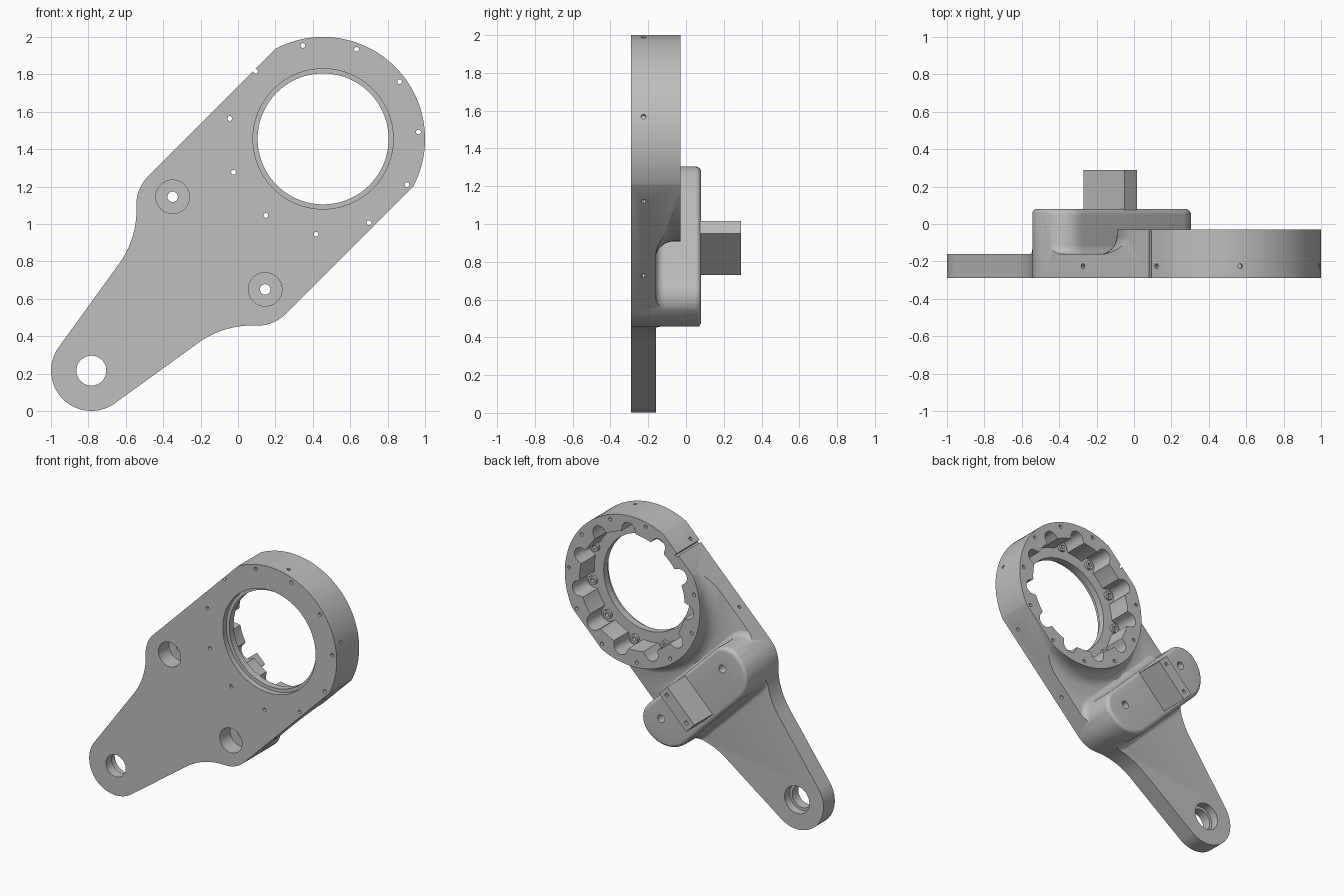
import bpy, bmesh
from math import pi, sin, cos, sqrt, radians
from mathutils import Vector

if "Cube" in bpy.data.objects:
    bpy.data.objects.remove(bpy.data.objects["Cube"])

GREY = (0.52, 0.52, 0.52, 1)
grey = bpy.data.materials.new("machined grey")
grey.use_nodes = True
grey.diffuse_color = GREY
grey.node_tree.nodes["Principled BSDF"].inputs["Base Color"].default_value = GREY

# Part frame: u runs along the arm, v across it, y is depth; origin at the ring centre
CX, CZ, R2 = 0.455, 1.455, sqrt(2)
FRONT, WEB, RIM, TOP = -0.29, -0.16, -0.03, 0.08


def place(u, v, y):
    return Vector((CX + (u - v) / R2, y, CZ + (u + v) / R2))


def arc(u, v, r, a0, a1, n):
    return [(u + r * cos(radians(a0 + (a1 - a0) * i / n)),
             v + r * sin(radians(a0 + (a1 - a0) * i / n))) for i in range(n + 1)]


def circle(u, v, r, n=32):
    return arc(u, v, r, 0, 360, n)[:-1]


def loft(bm, levels):
    """Skin a list of (loop, depth) into a closed solid."""
    rows = [[bm.verts.new(place(u, v, y)) for u, v in loop] for loop, y in levels]
    n = len(rows[0])
    for a, b in zip(rows, rows[1:]):
        for i in range(n):
            bm.faces.new((a[i], a[(i + 1) % n], b[(i + 1) % n], b[i]))
    bm.faces.new(rows[0])
    bm.faces.new(rows[-1])


def finish(name, bm):
    bmesh.ops.recalc_face_normals(bm, faces=bm.faces)
    me = bpy.data.meshes.new(name)
    bm.to_mesh(me)
    bm.free()
    me.materials.append(grey)
    ob = bpy.data.objects.new(name, me)
    bpy.context.collection.objects.link(ob)
    return ob


def solid(name, *lofts):
    bm = bmesh.new()
    for levels in lofts:
        loft(bm, levels)
    return finish(name, bm)


def boolean(ob, tool, op):
    mod = ob.modifiers.new(op, "BOOLEAN")
    mod.operation, mod.object, mod.solver = op, tool, "EXACT"
    bpy.context.view_layer.update()
    me = bpy.data.meshes.new_from_object(ob.evaluated_get(bpy.context.evaluated_depsgraph_get()))
    ob.modifiers.clear()
    ob.data = me
    bpy.data.objects.remove(tool)


def cylinder(u, v, r, y0, y1, n=32):
    return [(circle(u, v, r, n), y0), (circle(u, v, r, n), y1)]


def flare(f, n=8):
    """Concave fillet rising from just under the web: (offset, depth) pairs."""
    base = WEB - 0.003
    steps = [pi / 2 * i / n for i in range(n + 1)]
    return [(f, WEB - 0.06)] + [(f * (1 - sin(t)), base + f * (1 - cos(t))) for t in steps]


# Silhouette: ring arc, shoulder, concave neck and small end, then mirrored
END = -1.7525
half = (arc(0, 0, 0.545, 0, 72.6, 40) + arc(-0.805, 0.31, 0.21, 90, 137.5, 14)
        + arc(-1.321, 0.783, 0.49, -42.5, -80.6, 14)[1:] + arc(END, 0, 0.215, 99.4, 180, 24))
outline = half + [(u, -v) for u, v in half[-2:0:-1]]


# Cross block plan with a given outward offset
def block_plan(o):
    side = arc(-0.795, 0.384, 0.14 + o, 0, 90, 10) + arc(-0.805, 0.31, 0.214 + o, 90, 180, 14)
    return side + [(u, -v) for u, v in reversed(side)]


# Web, ring and block are joined oversize, then trimmed to the silhouette
web = [(-2.2, -0.8), (0.8, -0.8), (0.8, 0.8), (-2.2, 0.8)]
body = solid("link_body", [(web, FRONT), (web, WEB)])
ring = solid("ring", [(circle(0, 0, 0.547 + o, 128), y) for o, y in flare(0.1)]
             + [(circle(0, 0, 0.547, 128), RIM)])
E = 0.03
edge = [(E * (cos(t) - 1), TOP - E + E * sin(t)) for t in [pi / 12 * i for i in range(7)]]
block = solid("block", [(block_plan(o), y) for o, y in flare(0.05) + edge])
boolean(body, ring, "UNION")
boolean(body, block, "UNION")
boolean(body, solid("silhouette", [(outline, -0.5), (outline, 0.5)]), "INTERSECT")

# Bearing bore with front counterbore
bore = [(0.375, -0.35), (0.375, -0.25), (0.35, -0.25), (0.35, 0.1)]
boolean(body, solid("bore", [(circle(0, 0, r, 96), y) for r, y in bore]), "DIFFERENCE")

# Scalloped rear cavity, one pocket per bolt
BOLTS, PITCH, WALL, POCKET = 11, 0.44, 0.425, 0.055
STEP = 2 * pi / BOLTS
bolt_angles = [-pi / 2 + STEP * k for k in range(BOLTS)]


def scallop(a):
    d = (a + pi / 2 + STEP / 2) % STEP - STEP / 2
    q = POCKET ** 2 - (PITCH * sin(d)) ** 2
    r = max(WALL, PITCH * cos(d) + sqrt(q)) if q > 0 else WALL
    return r * cos(a), r * sin(a)


cavity = [scallop(-pi / 2 + STEP * i / 32) for i in range(32 * BOLTS)]
boolean(body, solid("cavity", [(cavity, -0.2), (cavity, 0.15)]), "DIFFERENCE")

# Raised bolt seats on the cavity floor
seats = [cylinder(PITCH * cos(a), PITCH * sin(a), 0.032, -0.22, -0.18, 20) for a in bolt_angles]
boolean(body, solid("seats", *seats), "UNION")

# Holes along the depth: seats, rim, clamp bolts and the stepped small-end eye
holes = []
for a in bolt_angles:
    holes.append(cylinder(PITCH * cos(a), PITCH * sin(a), 0.015, -0.24, 0.1, 12))
    b = a + STEP / 2
    holes.append(cylinder(0.511 * cos(b), 0.511 * sin(b), 0.013, -0.35, 0.1, 12))
for v in (-0.35, 0.35):
    holes.append([(circle(-0.788, v, r), y) for r, y in
                  [(0.09, -0.35), (0.09, -0.17), (0.028, -0.17), (0.028, 0.2)]])
holes.append([(circle(END, 0, r, 48), y) for r, y in
              [(0.08, -0.35), (0.08, -0.22), (0.1, -0.22), (0.1, 0.1)]])
boolean(body, solid("holes", *holes), "DIFFERENCE")

# Blind drillings in the outer edge
bm = bmesh.new()
spots = [(u, s * 0.52, 0, s) for u in (0.046, -0.51) for s in (1, -1)]
spots += [(0.545 * cos(a), 0.545 * sin(a), cos(a), sin(a)) for a in (radians(33), radians(-33))]
for u, v, du, dv in spots:
    axis = place(du, dv, 0) - place(0, 0, 0)
    mat = axis.to_track_quat("Z", "Y").to_matrix().to_4x4()
    mat.translation = place(u, v, -0.225)
    bmesh.ops.create_cone(bm, cap_ends=True, segments=12, radius1=0.013, radius2=0.013,
                          depth=0.05, matrix=mat)
boolean(body, finish("drillings", bm), "DIFFERENCE")

# Upright lug across the block, with two tapped holes
plan = [(-0.98, -0.047), (-0.667, -0.047), (-0.667, 0.047), (-0.98, 0.047)]
lug = solid("rear_lug", [(plan, 0.03), (plan, 0.29)])
taps = [cylinder(u, 0, 0.014, 0.24, 0.35, 12) for u in (-0.935, -0.71)]
boolean(lug, solid("taps", *taps), "DIFFERENCE")

# Single material and smooth shading with sharp edges kept
for ob in (body, lug):
    ob.data.materials.clear()
    ob.data.materials.append(grey)
    for p in ob.data.polygons:
        p.material_index = 0
    bpy.ops.object.select_all(action="DESELECT")
    ob.select_set(True)
    bpy.context.view_layer.objects.active = ob
    bpy.ops.object.shade_smooth_by_angle(angle=radians(30))
